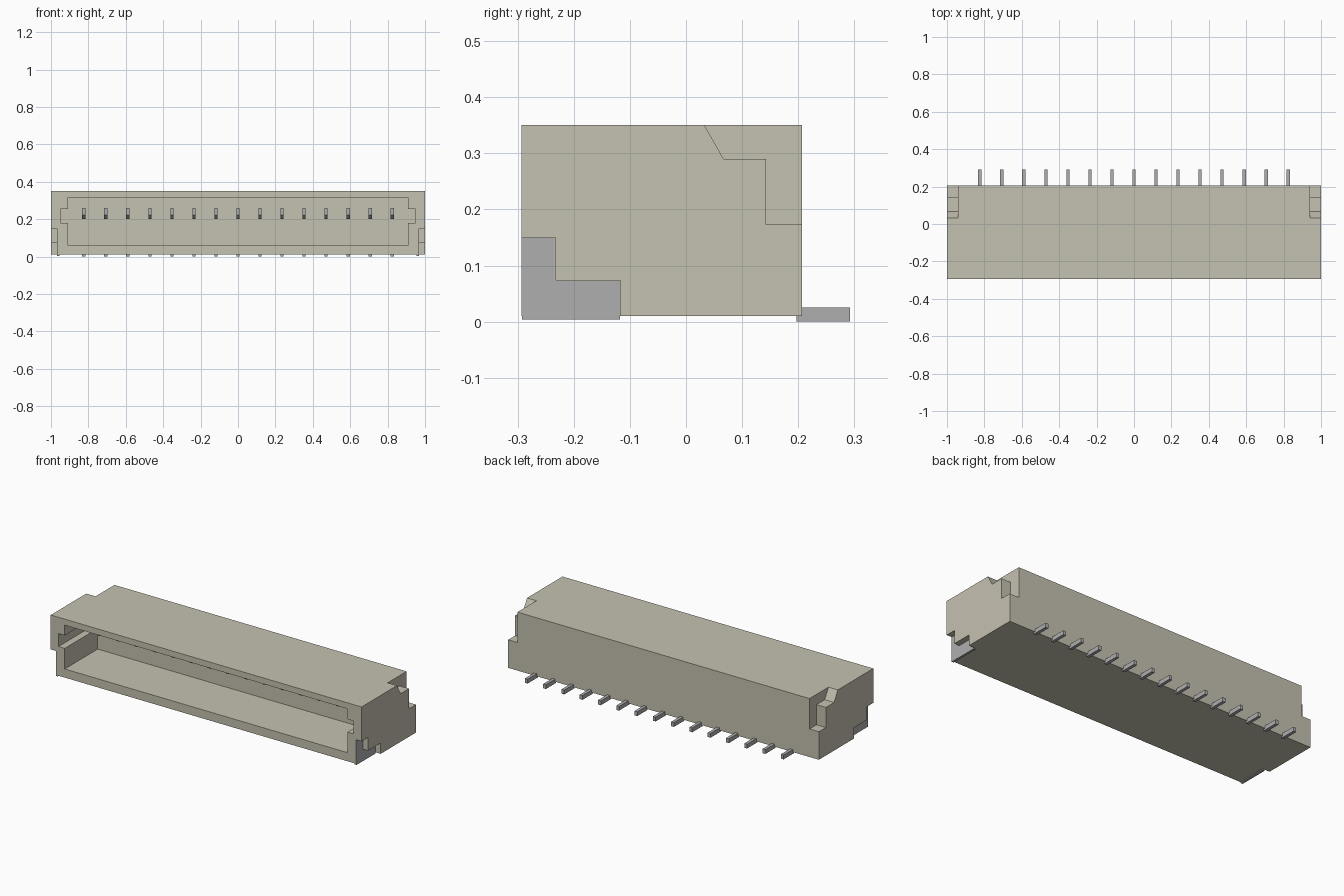
import bpy, bmesh

if "Cube" in bpy.data.objects:
    bpy.data.objects.remove(bpy.data.objects["Cube"], do_unlink=True)


def material(name, rgb):
    m = bpy.data.materials.new(name)
    m.use_nodes = True
    m.diffuse_color = (*rgb, 1)
    bsdf = next(n for n in m.node_tree.nodes if n.type == "BSDF_PRINCIPLED")
    bsdf.inputs["Base Color"].default_value = (*rgb, 1)
    return m


BEIGE = material("beige plastic", (0.56, 0.54, 0.44))
GREY = material("grey metal", (0.43, 0.43, 0.43))


def prism(name, profile, lo, hi, mat, axis="x"):
    """Extrude a (y, z) profile along x, or an (x, z) profile along y."""
    bm = bmesh.new()
    rings = []
    for t in (lo, hi):
        rings.append([bm.verts.new((t, a, b) if axis == "x" else (a, t, b))
                      for a, b in profile])
    bm.faces.new(rings[0])
    bm.faces.new(rings[1])
    n = len(profile)
    for i in range(n):
        j = (i + 1) % n
        bm.faces.new((rings[0][i], rings[0][j], rings[1][j], rings[1][i]))
    bmesh.ops.recalc_face_normals(bm, faces=bm.faces)
    mesh = bpy.data.meshes.new(name)
    bm.to_mesh(mesh)
    bm.free()
    mesh.materials.append(mat)
    ob = bpy.data.objects.new(name, mesh)
    bpy.context.collection.objects.link(ob)
    return ob


def rect(a0, a1, b0, b1):
    return [(a0, b0), (a1, b0), (a1, b1), (a0, b1)]


def cut(body, cutter):
    mod = body.modifiers.new("cut", "BOOLEAN")
    mod.operation, mod.solver, mod.object = "DIFFERENCE", "EXACT", cutter
    bpy.context.view_layer.objects.active = body
    bpy.ops.object.modifier_apply(modifier=mod.name)
    bpy.data.objects.remove(cutter, do_unlink=True)


FRONT, BACK = -0.293, 0.207

# Housing block
housing = prism("housing", rect(FRONT, BACK, 0.01, 0.35), -1, 1, BEIGE)

# Mating cavity with a keyway in each end wall
half = [(0.91, 0.06), (0.91, 0.18), (0.95, 0.18), (0.95, 0.255),
        (0.91, 0.255), (0.91, 0.315)]
cavity = half + [(-x, z) for x, z in reversed(half)]
cut(housing, prism("cavity_cutter", cavity, FRONT - 0.1, 0.01, BEIGE, "y"))

# Stepped rear corners and front solder tab recesses
corner = [(0.033, 0.35), (0.067, 0.29), (0.143, 0.29), (0.143, 0.173),
          (0.3, 0.173), (0.3, 0.45), (0.033, 0.45)]
recess = [(-0.4, -0.1), (-0.117, -0.1), (-0.117, 0.073), (-0.233, 0.073),
          (-0.233, 0.15), (-0.4, 0.15)]
for s in (-1, 1):
    cut(housing, prism("corner_cutter", corner, s * 0.94, s * 1.1, BEIGE))
    cut(housing, prism("recess_cutter", recess, s * 0.966, s * 1.1, BEIGE))

# Solder tabs lining the recesses
tab = [(-0.292, 0.004), (-0.118, 0.004), (-0.118, 0.072), (-0.234, 0.072),
       (-0.234, 0.149), (-0.292, 0.149)]
for s, side in ((1, "left"), (-1, "right")):
    prism("solder_tab_" + side, tab, s * 0.955, s * 0.968, GREY)

# Fifteen contacts: chamfered blade in the cavity, flat tail at the rear
blade = [(0.02, 0.2), (0.02, 0.26), (-0.12, 0.26), (-0.12, 0.222), (-0.095, 0.2)]
for i in range(15):
    x = (i - 7) * 0.1177
    prism(f"contact_blade_{i + 1}", blade, x - 0.009, x + 0.009, GREY)
    prism(f"contact_tail_{i + 1}", rect(0.197, 0.292, 0, 0.025),
          x - 0.009, x + 0.009, GREY)
